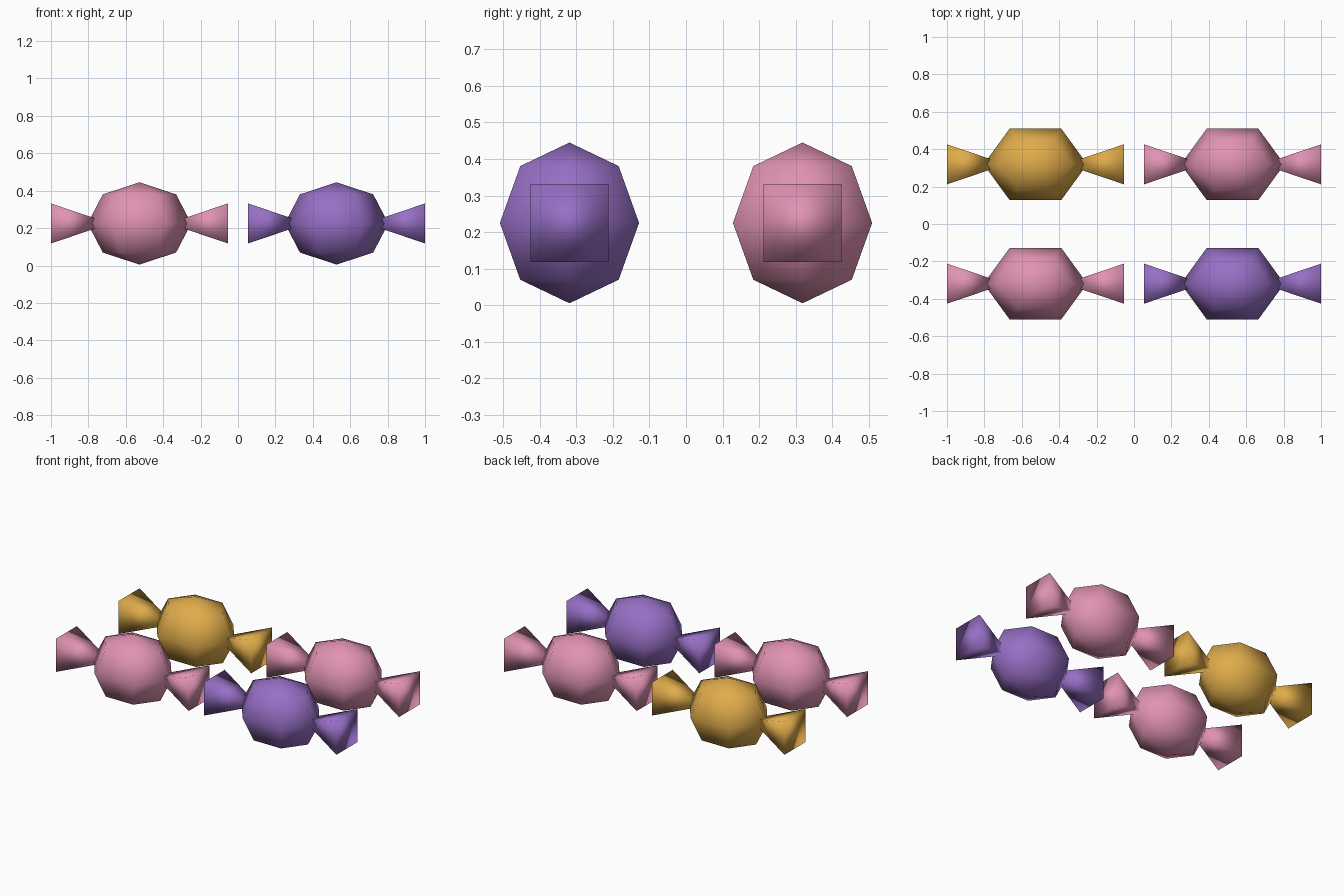
import bpy, math

cube = bpy.data.objects.get("Cube")
if cube:
    bpy.data.objects.remove(cube, do_unlink=True)


def make_material(name, color):
    mat = bpy.data.materials.new(name)
    mat.use_nodes = True
    mat.diffuse_color = color
    mat.node_tree.nodes["Principled BSDF"].inputs["Base Color"].default_value = color
    return mat


pink = make_material("pink", (0.75, 0.29, 0.45, 1))
purple = make_material("purple", (0.31, 0.16, 0.56, 1))
gold = make_material("gold", (0.74, 0.41, 0.07, 1))

MID_Z = 0.225
BALL = (0.277, 0.22, 0.22)
END, TIP, HALF = 0.473, 0.157, 0.107  # wrapper end, hidden tip, half width


def finish(name, mat):
    obj = bpy.context.object
    obj.name = name
    obj.data.materials.append(mat)
    bpy.ops.object.transform_apply(location=False, rotation=True, scale=True)
    bpy.ops.object.shade_smooth()


def candy(name, x, y, mat):
    # Faceted sweet, six sides around and four rings high
    bpy.ops.mesh.primitive_uv_sphere_add(segments=6, ring_count=4, radius=1,
                                         location=(x, y, MID_Z),
                                         rotation=(0, 0, math.pi / 2))
    ball = bpy.context.object
    # Put a corner of the six-sided ring on the x axis
    if max(v.co.x for v in ball.data.vertices) > 0.99:
        ball.rotation_euler.z = 0
    bpy.ops.object.transform_apply(location=False, rotation=True, scale=False)
    ball.scale = BALL
    finish(name + "_sweet", mat)

    # Twisted wrapper ends, square pyramids with the tip inside the sweet
    for side, label in ((1, "left"), (-1, "right")):
        bpy.ops.mesh.primitive_cone_add(vertices=4, radius1=HALF * math.sqrt(2),
                                        radius2=0, depth=END - TIP)
        cone = bpy.context.object
        cone.rotation_euler.z = math.pi / 4
        bpy.ops.object.transform_apply(location=False, rotation=True, scale=False)
        cone.rotation_euler.y = -side * math.pi / 2
        cone.location = (x + side * (END + TIP) / 2, y, MID_Z)
        finish(f"{name}_{label}_wrapper_end", mat)


CX, CY = 0.527, 0.319
candy("front_right", -CX, -CY, pink)
candy("front_left", CX, -CY, purple)
candy("back_right", -CX, CY, gold)
candy("back_left", CX, CY, pink)
